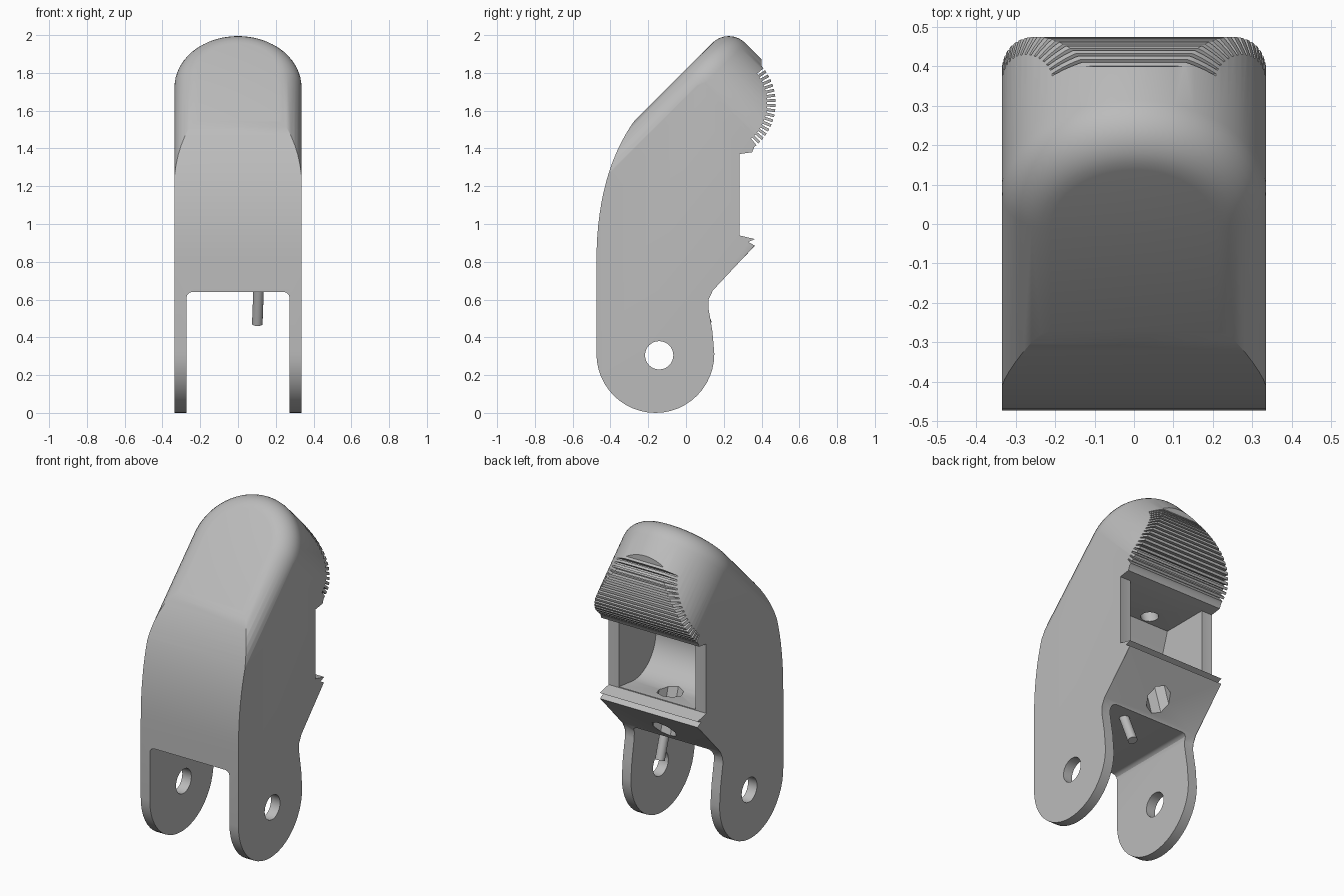
import bpy, bmesh, math
from mathutils import Vector

cube = bpy.data.objects.get("Cube")
if cube:
    bpy.data.objects.remove(cube, do_unlink=True)

HALF = 0.335          # half width of the body
S2 = math.sqrt(2)

grey = bpy.data.materials.new("light_grey")
grey.use_nodes = True
GREY = (0.5, 0.5, 0.5, 1)
grey.diffuse_color = GREY
grey.node_tree.nodes["Principled BSDF"].inputs["Base Color"].default_value = GREY


def make_object(name, bm):
    bmesh.ops.recalc_face_normals(bm, faces=bm.faces)
    mesh = bpy.data.meshes.new(name)
    bm.to_mesh(mesh)
    bm.free()
    obj = bpy.data.objects.new(name, mesh)
    mesh.materials.append(grey)
    bpy.context.collection.objects.link(obj)
    return obj


def loft(rings):
    """Closed solid through rings of equal point count."""
    bm = bmesh.new()
    loops = [[bm.verts.new(p) for p in ring] for ring in rings]
    n = len(loops[0])
    for a, b in zip(loops, loops[1:]):
        for i in range(n):
            j = (i + 1) % n
            bm.faces.new((a[i], a[j], b[j], b[i]))
    bm.faces.new(loops[0])
    bm.faces.new(list(reversed(loops[-1])))
    return bm


def prism(profile, half):
    return loft([[(x, y, z) for y, z in profile] for x in (-half, half)])


def rod(start, end, radius, sides=24):
    a, b = Vector(start), Vector(end)
    turn = (b - a).to_track_quat('Z', 'Y')
    ring = [turn @ Vector((radius * math.cos(k * math.tau / sides),
                           radius * math.sin(k * math.tau / sides), 0))
            for k in range(sides)]
    return loft([[a + p for p in ring], [b + p for p in ring]])


def combine(target, other, operation):
    mod = target.modifiers.new(operation, 'BOOLEAN')
    mod.operation = operation
    mod.solver = 'EXACT'
    mod.object = other
    bpy.context.view_layer.objects.active = target
    bpy.ops.object.modifier_apply(modifier=mod.name)
    bpy.data.objects.remove(other, do_unlink=True)


def arc(cy, cz, r, start, end, n):
    angles = [math.radians(start + (end - start) * k / n) for k in range(n + 1)]
    return [(cy + r * math.cos(a), cz + r * math.sin(a)) for a in angles]


# Side profile: knuckle lobe, sloped underside, lip, grip teeth, curved front
profile = arc(-0.162, 0.312, 0.312, 180, 360, 24)
profile += [(0.14, 0.43), (0.118, 0.56), (0.116, 0.6), (0.14, 0.65),
            (0.365, 0.885), (0.33, 0.905), (0.365, 0.92), (0.28, 0.94),
            (0.28, 1.37), (0.35, 1.38)]
teeth, first, last = 18, -52, 44
pitch = (last - first) / teeth
for k in range(teeth):
    a = first + k * pitch
    profile += arc(0.18, 1.64, 0.295, a, a + pitch * 0.55, 1)
    if k < teeth - 1:
        profile += arc(0.18, 1.64, 0.25, a + pitch * 0.6, a + pitch * 0.95, 1)
profile += [(0.4, 1.87), (0.4, 2.1), (0.2, 2.1)]
p0, p1, p2 = Vector((-0.474, 0.8)), Vector((-0.474, 1.34)), Vector((-0.205, 1.63))
for k in range(17):
    t = 1 - k / 16
    profile.append(tuple(p0 * (1 - t) ** 2 + p1 * 2 * t * (1 - t) + p2 * t * t))

# Body with softened side edges
bm = prism(profile, HALF)
soft = []
for e in bm.edges:
    a, b = (v.co for v in e.verts)
    mid = (a + b) / 2
    if abs(a.x - b.x) < 0.001 and mid.z < 1.5 and mid.y < 0.3:
        soft.append(e)
bmesh.ops.bevel(bm, geom=soft, offset=0.028, segments=3, profile=0.5,
                affect='EDGES', clamp_overlap=True)
body = make_object("fingertip_body", bm)

# Tilted, round-ended envelope with a filleted front rim
TIP_R, FILLET = 0.337, 0.125


def envelope_ring(depth):
    d = min(depth, FILLET)
    inset = FILLET - math.sqrt(FILLET ** 2 - (FILLET - d) ** 2)
    r = TIP_R - inset
    flat = [(-r, -1)] + [(r * math.cos(a), 1.27 + r * math.sin(a))
                         for a in (math.pi * (1 - k / 40) for k in range(41))] + [(r, -1)]
    return [(x, (t + depth) / S2 - 0.91, (t - depth) / S2 + 0.91) for x, t in flat]


depths = [FILLET * (1 - math.cos(k * math.pi / 16)) for k in range(9)] + [2]
combine(body, make_object("envelope", loft([envelope_ring(d) for d in depths])),
        'INTERSECT')

# Fork slot with softened upper corners
bm = prism([(-1, -0.2), (1, -0.2), (1, 0.64), (-1, 0.64)], 0.273)
corners = [e for e in bm.edges
           if all(v.co.z > 0.6 for v in e.verts)
           and abs(e.verts[0].co.x - e.verts[1].co.x) < 0.001]
bmesh.ops.bevel(bm, geom=corners, offset=0.03, segments=3, profile=0.5, affect='EDGES')
combine(body, make_object("slot", bm), 'DIFFERENCE')

# Hinge pin hole
combine(body, make_object("pin_hole", rod((-1, -0.142, 0.305), (1, -0.142, 0.305),
                                          0.075, 32)), 'DIFFERENCE')

# Rear cavity with a scooped inner wall
cavity = [(0.6, 0.945), (0.27, 0.945), (0.14, 0.93)]
cavity += arc(0.14, 1.15, 0.22, 260, 160, 12) + [(-0.02, 1.37), (0.6, 1.37)]
combine(body, make_object("cavity", prism(cavity, 0.262)), 'DIFFERENCE')

# Cord passages through the floor and into the tip
combine(body, make_object("floor_passage", rod((0, 0.13, 1.02), (0, 0.25, 0.6),
                                               0.075, 8)), 'DIFFERENCE')
combine(body, make_object("tip_passage", rod((-0.08, 0.06, 1.3), (-0.08, 0.0, 1.52),
                                             0.05)), 'DIFFERENCE')

# Small peg hanging under the fork ceiling
peg = make_object("cord_peg", rod((0.11, 0.03, 0.68), (0.102, 0.11, 0.47), 0.028, 16))

for obj in (body, peg):
    bpy.ops.object.select_all(action='DESELECT')
    obj.select_set(True)
    bpy.context.view_layer.objects.active = obj
    bpy.ops.object.shade_smooth_by_angle(angle=math.radians(30))
